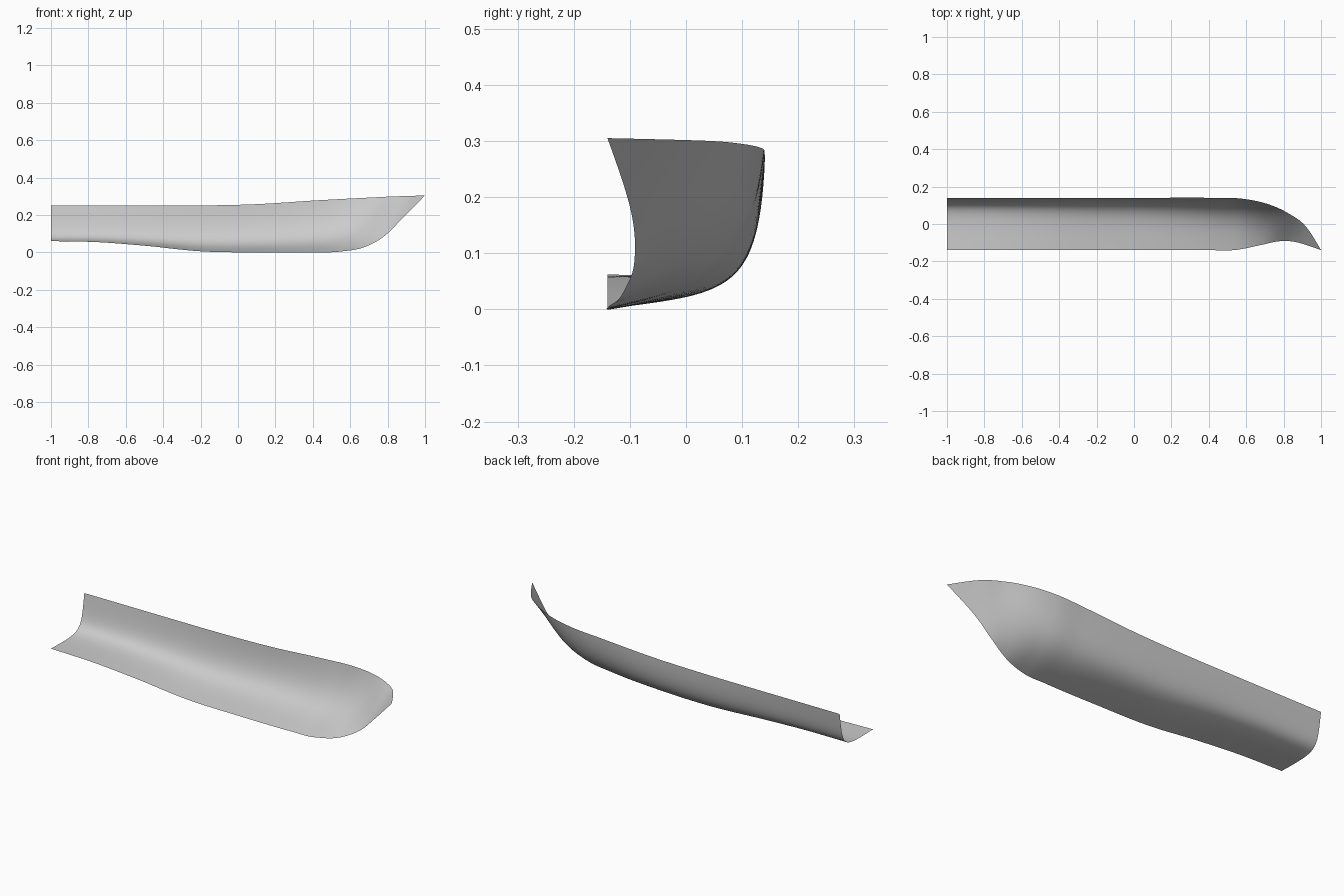
import bpy
import bmesh
from mathutils import Vector

cube = bpy.data.objects.get("Cube")
if cube:
    bpy.data.objects.remove(cube, do_unlink=True)

ROWS_PER_SPAN = 10
RIB_STEPS = 32

# Stations along the hull, stern to bow:
# keel point, sheer point, then lower and upper bilge handles
# given as fractions of the keel-to-sheer span in y and z
stations = [
    ((-1, -.14, .062), (-1, .14, .25), (.93, -.03), (.89, -.03)),
    ((-.75, -.14, .055), (-.75, .14, .25), (.90, 0), (.90, 0)),
    ((-.5, -.14, .036), (-.5, .14, .25), (.85, .04), (.92, .04)),
    ((-.2, -.14, .006), (-.2, .14, .251), (.77, .09), (.95, .09)),
    ((.1, -.14, 0), (.1, .14, .258), (.70, .11), (.96, .12)),
    ((.4, -.14, 0), (.4, .14, .277), (.62, .13), (.92, .20)),
    ((.55, -.138, .005), (.58, .135, .287), (.55, .15), (.88, .28)),
    ((.68, -.112, .03), (.72, .105, .294), (.45, .20), (.80, .45)),
    ((.78, -.092, .085), (.82, .06, .299), (.38, .30), (.72, .65)),
    ((.88, -.10, .183), (.92, -.015, .302), (.33, .33), (.67, .67)),
    ((1, -.14, .305), (1, -.14, .305), (.33, .33), (.67, .67)),
]


def handle(keel, sheer, fraction, along):
    """Place a rib handle inside the keel-to-sheer span."""
    span = sheer - keel
    return keel + Vector((span.x * along, span.y * fraction[0], span.z * fraction[1]))


def rib_controls(station):
    keel, sheer = Vector(station[0]), Vector(station[1])
    return [keel, handle(keel, sheer, station[2], 1 / 3),
            handle(keel, sheer, station[3], 2 / 3), sheer]


def slope(points, knots, i):
    """Tangent for an uneven smooth curve through the points."""
    last = len(points) - 1
    before = (points[i] - points[i - 1]) / (knots[i] - knots[i - 1]) if i > 0 else None
    after = (points[i + 1] - points[i]) / (knots[i + 1] - knots[i]) if i < last else None
    if before is None:
        return after
    if after is None:
        return before * 1.5 - slope(points, knots, i - 1) * .5
    left, right = knots[i] - knots[i - 1], knots[i + 1] - knots[i]
    return (before * right + after * left) / (left + right)


def smooth_curve(points, knots):
    result = []
    for i in range(len(points) - 1):
        width = knots[i + 1] - knots[i]
        a, b = points[i], points[i + 1]
        ta, tb = slope(points, knots, i) * width, slope(points, knots, i + 1) * width
        for step in range(ROWS_PER_SPAN):
            t = step / ROWS_PER_SPAN
            s = 1 - t
            result.append(a * (s * s * (1 + 2 * t)) + ta * (t * s * s)
                          + b * (t * t * (1 + 2 * s)) - tb * (t * t * s))
    return result + [points[-1]]


def rib_point(controls, t):
    s = 1 - t
    a, b, c, d = controls
    return a * s**3 + b * (3 * s * s * t) + c * (3 * s * t * t) + d * t**3


# Fair the four control lines lengthwise, then loft ribs between them
knots = [station[1][0] for station in stations]
control_lines = zip(*[rib_controls(station) for station in stations])
ribs = list(zip(*[smooth_curve(line, knots) for line in control_lines]))

bm = bmesh.new()
grid = [[bm.verts.new(rib_point(rib, j / RIB_STEPS)) for j in range(RIB_STEPS + 1)]
        for rib in ribs]
for row, following in zip(grid, grid[1:]):
    for j in range(RIB_STEPS):
        bm.faces.new((row[j], row[j + 1], following[j + 1], following[j]))

# Close the pointed bow
bmesh.ops.remove_doubles(bm, verts=bm.verts, dist=.00005)
for face in bm.faces:
    face.smooth = True
mesh = bpy.data.meshes.new("half_hull_shell")
bm.to_mesh(mesh)
bm.free()

hull = bpy.data.objects.new("half_hull_shell", mesh)
bpy.context.collection.objects.link(hull)

# Plain grey hull
grey = bpy.data.materials.new("light_grey")
grey.use_nodes = True
colour = (.6, .6, .6, 1)
grey.diffuse_color = colour
grey.node_tree.nodes["Principled BSDF"].inputs["Base Color"].default_value = colour
mesh.materials.append(grey)
